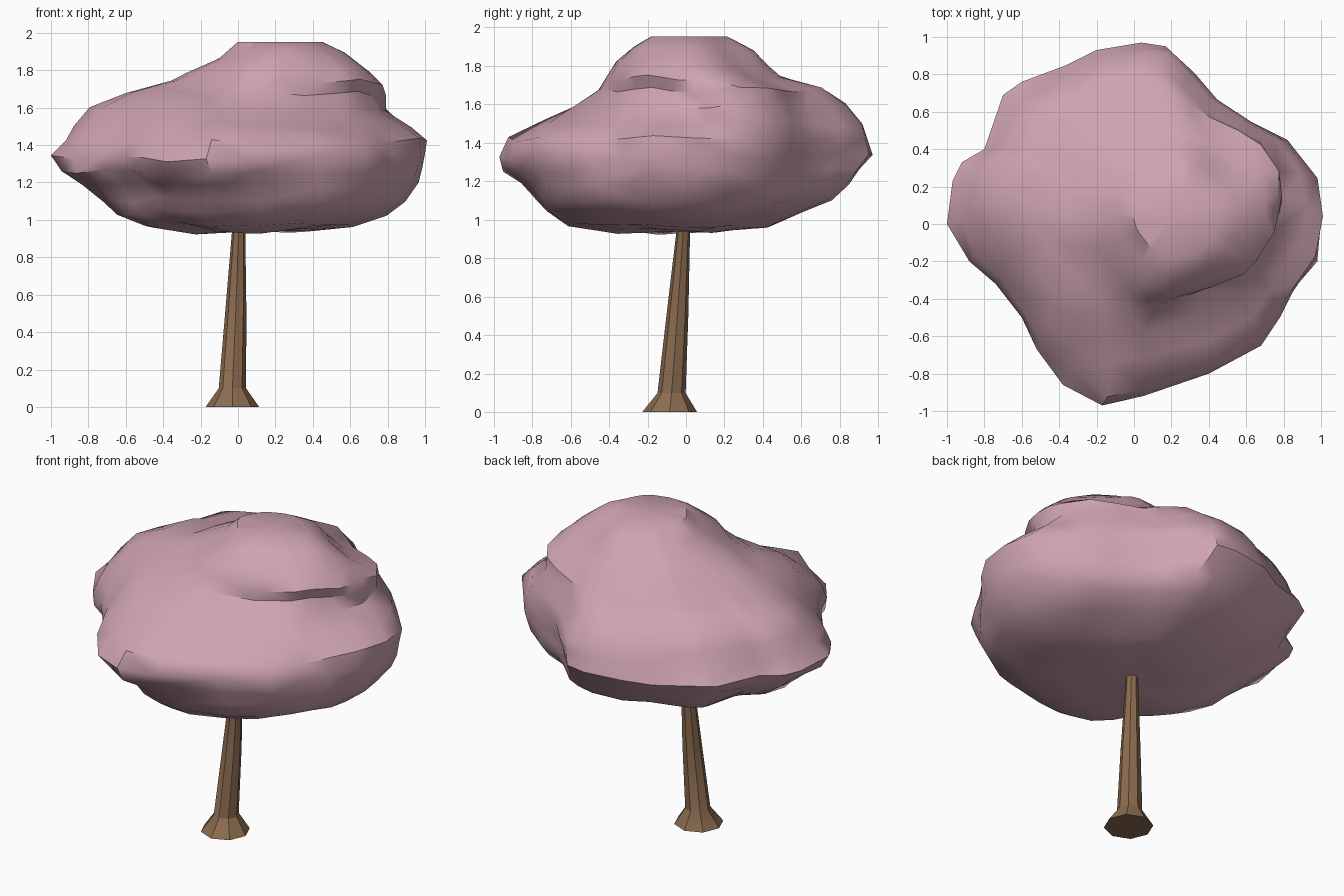
import bpy, bmesh, math, random
from mathutils import Vector, noise

if "Cube" in bpy.data.objects:
    bpy.data.objects.remove(bpy.data.objects["Cube"])

random.seed(4)


def material(name, rgb):
    m = bpy.data.materials.new(name)
    m.diffuse_color = (*rgb, 1)
    m.use_nodes = True
    m.node_tree.nodes["Principled BSDF"].inputs["Base Color"].default_value = m.diffuse_color
    return m


def loft(name, rings, mat, angle):
    """Skin a stack of equal-length rings and cap both ends."""
    bm = bmesh.new()
    rows = [[bm.verts.new(p) for p in ring] for ring in rings]
    n = len(rows[0])
    for a, b in zip(rows, rows[1:]):
        for i in range(n):
            j = (i + 1) % n
            bm.faces.new((a[i], a[j], b[j], b[i]))
    for row, flip in ((rows[0], True), (rows[-1], False)):
        centre = sum((v.co for v in row), Vector()) / n
        c = bm.verts.new(centre)
        for i in range(n):
            bm.faces.new((row[i], row[(i + 1) % n], c))
    bmesh.ops.triangulate(bm, faces=bm.faces[:], quad_method='SHORT_EDGE')
    bmesh.ops.recalc_face_normals(bm, faces=bm.faces[:])
    mesh = bpy.data.meshes.new(name)
    bm.to_mesh(mesh)
    bm.free()
    ob = bpy.data.objects.new(name, mesh)
    bpy.context.collection.objects.link(ob)
    mesh.materials.append(mat)
    bpy.context.view_layer.objects.active = ob
    ob.select_set(True)
    bpy.ops.object.shade_smooth_by_angle(angle=math.radians(angle))
    ob.select_set(False)
    return ob


# Foliage: plan outline, refitted to the width and depth of each level
outline = [(1, .02), (.97, .23), (.82, .45), (.62, .55), (.42, .65), (.3, .8),
           (.17, .95), (.04, .97), (-.2, .93), (-.36, .85), (-.6, .76),
           (-.7, .69), (-.8, .4), (-.92, .33), (-.97, .23), (-1, 0),
           (-.88, -.2), (-.74, -.32), (-.6, -.5), (-.52, -.67), (-.38, -.86),
           (-.17, -.97), (.05, -.92), (.4, -.8), (.68, -.65), (.78, -.5),
           (.86, -.34), (.98, -.2)]
# z, x min, x max, y min, y max
levels = [(.94, -.25, .45, -.35, .2), (.965, -.5, .62, -.62, .42),
          (1.04, -.66, .82, -.74, .6), (1.10, -.73, .92, -.79, .75),
          (1.18, -.83, .98, -.85, .84), (1.25, -.94, .99, -.92, .9),
          (1.33, -1, 1, -.97, .97), (1.42, -.93, .98, -.9, .94),
          (1.50, -.87, .9, -.75, .9), (1.60, -.78, .79, -.6, .82),
          (1.68, -.6, .775, -.45, .72), (1.74, -.35, .76, -.41, .5),
          (1.80, -.27, .69, -.37, .42), (1.88, -.1, .57, -.27, .35),
          (1.94, 0, .46, -.18, .22)]
rings = []
for z, x0, x1, y0, y1 in levels:
    blend = min(.65, abs(z - 1.33) * 1.5)      # rounder away from the rim
    rim = abs(z - 1.33) < .03
    ring = []
    for x, y in outline:
        y /= .97
        r = math.hypot(x, y)
        k = 1 + (1 / r - 1) * blend
        p = Vector(((x0 + x1) / 2 + x * k * (x1 - x0) / 2,
                    (y0 + y1) / 2 + y * k * (y1 - y0) / 2, z))
        lump = noise.noise(p * 3.2)
        if not rim:
            s = 1 + .06 * lump
            p.x *= s
            p.y *= s
        p.z += .035 * noise.noise(p * 3.5 + Vector((7, 3, 1))) if z < 1.93 else .012
        ring.append(p)
    rings.append(ring)
loft("foliage", rings, material("blossom_pink", (.62, .37, .45)), 40)

# Trunk: leaning, tapered, eight sided, flared foot, bending at the top
trunk_path = [(-.03, -.085, 0, .143), (-.03, -.075, .1, .073),
              (-.012, -.045, .5, .057), (.003, -.015, .93, .036),
              (.01, -.02, .975, .045), (.04, -.04, 1.02, .06),
              (.08, -.06, 1.1, .05)]
rings = [[Vector((x + r * math.cos(a), y + r * math.sin(a), z))
          for a in (math.tau * i / 8 for i in range(8))]
         for x, y, z, r in trunk_path]
loft("trunk", rings, material("bark_brown", (.26, .15, .08)), 30)
